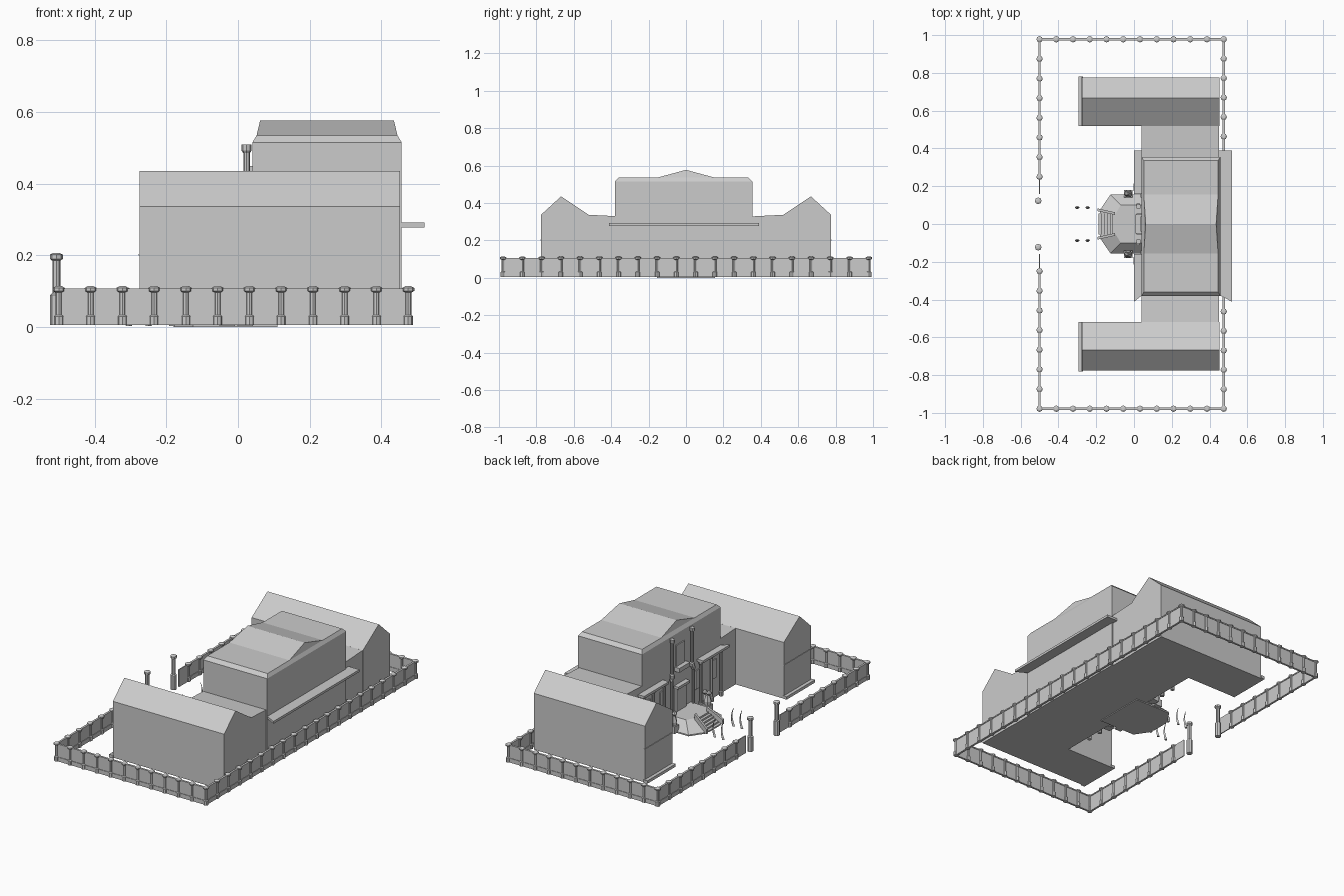
import bpy, math
from mathutils import Vector

if "Cube" in bpy.data.objects:
    bpy.data.objects.remove(bpy.data.objects["Cube"])


def mesh(name, verts, faces):
    me = bpy.data.meshes.new(name)
    me.from_pydata(verts, [], faces)
    me.update()
    ob = bpy.data.objects.new(name, me)
    bpy.context.collection.objects.link(ob)
    return ob


def loft(name, rings):
    """Closed solid through equally sized rings of points."""
    n = len(rings[0])
    verts = [p for r in rings for p in r]
    faces = [tuple(range(n))[::-1], tuple(range(len(verts) - n, len(verts)))]
    for k in range(len(rings) - 1):
        for i in range(n):
            j = (i + 1) % n
            faces.append((k * n + i, k * n + j, (k + 1) * n + j, (k + 1) * n + i))
    return mesh(name, verts, faces)


def plan(name, pts, z0, z1):
    return loft(name, [[(x, y, z) for x, y in pts] for z in (z0, z1)])


def box(name, x0, x1, y0, y1, z0, z1):
    return plan(name, [(x0, y0), (x1, y0), (x1, y1), (x0, y1)], z0, z1)


def lathe(name, x, y, profile, n=8):
    ang = [2 * math.pi * i / n for i in range(n)]
    return loft(name, [[(x + r * math.cos(a), y + r * math.sin(a), z) for a in ang]
                       for r, z in profile])


def fence_post(x, y):
    lathe("fence_post", x, y, [(.014, .005), (.014, .03), (.009, .034), (.009, .096),
                               (.017, .101), (.017, .109), (.008, .114)])


def fence_run(a, b, bays):
    """Thin wall with plinth, coping and evenly spaced posts."""
    a, b = Vector(a), Vector(b)
    for t, z0, z1 in ((.006, .005, .03), (.003, .03, .1), (.006, .1, .107)):
        box("fence_panel", min(a.x, b.x) - t, max(a.x, b.x) + t,
            min(a.y, b.y) - t, max(a.y, b.y) + t, z0, z1)
    for i in range(bays + 1):
        p = a.lerp(b, i / bays)
        fence_post(p.x, p.y)


# perimeter fence
L, R, Y = -.5, .475, .978
fence_run((R, -Y), (R, Y), 19)
for s in (-1, 1):
    fence_run((L, s * Y), (R, s * Y), 11)
    fence_run((L, s * Y), (L, s * .25), 7)
    box("fence_end", L - .003, L + .003, min(s * .16, s * .25), max(s * .16, s * .25), .005, .107)
    # tall gate post
    lathe("gate_post", -.507, s * .123, [(.017, .005), (.017, .09), (.011, .095), (.011, .185),
                                         (.018, .19), (.018, .202), (.008, .207)])

# side wings with gabled roofs, and lower links to the main block
for s in (-1, 1):
    prof = [(.52, .005), (.775, .005), (.775, .337), (.668, .435), (.52, .337)]
    loft("wing", [[(x, s * y, z) for y, z in prof] for x in (-.275, .452)])
    y0, y1 = sorted((s * .518, s * .782))
    box("wing_plinth", -.295, -.27, y0, y1, .005, .022)
    box("wing_string_course", -.278, -.27, y0 + .004, y1 - .004, .2, .204)
    link = [(.35, .005), (.525, .005), (.525, .337), (.35, .328)]
    loft("link_block", [[(x, s * y, z) for y, z in link] for x in (.04, .45)])

# main block
XA, XB = .04, .457
box("main_block", XA, XB, -.38, .355, .005, .515)

# main roof: chamfered slab with a low central gable
pts = [(-.38, .515, 0), (-.36, .535, .012), (-.155, .535, .012), (0, .577, .022),
       (.155, .535, .012), (.335, .535, .012), (.355, .515, 0)]
n = len(pts)
verts = [(XA + d, y, z) for y, z, d in pts] + [(XB - d, y, z) for y, z, d in pts]
faces = [(i, i + 1, n + i + 1, n + i) for i in range(n - 1)]
for o in (0, n):
    faces += [(o, o + 1, o + 2, o + 4, o + 5, o + 6), (o + 2, o + 3, o + 4)]
mesh("main_roof", verts, faces)

# projecting canopies
plan("rear_canopy", [(.45, -.375), (.52, -.412), (.52, .39), (.45, .39)], .278, .292)
plan("entry_canopy", [(.045, -.375), (.045, -.16), (0, -.16), (0, -.412)], .278, .292)
plan("entry_canopy", [(.045, .39), (0, .39), (0, .16), (.045, .16)], .278, .292)

# facade columns on two storeys
for s in (-1, 1):
    for y in (.1, .17, .27, .36):
        lathe("lower_column", .022, s * y, [(.012, .005), (.012, .03), (.008, .035), (.008, .26),
                                            (.012, .268), (.012, .28)])
    lathe("upper_column", .024, s * .093, [(.014, .28), (.014, .3), (.009, .305), (.009, .485),
                                           (.014, .492), (.014, .51)])
    for y in (.165, .31):
        a, b = sorted((s * (y - .025), s * (y + .025)))
        box("window_frame", .034, .042, a, b, .12, .23)
box("upper_door", .034, .042, -.04, .04, .3, .45)
box("balcony", .008, .045, -.05, .05, .3, .325)
box("door_frame", .028, .042, -.045, .045, .06, .2)
box("door_hood", .012, .045, -.055, .055, .2, .215)

# faceted porch platform
low = [(.11, -.155), (.11, .155), (-.125, .155), (-.18, .075), (-.18, -.075), (-.125, -.155)]
top = [(.06, -.1), (.06, .1), (-.07, .1), (-.1, .05), (-.1, -.05), (-.07, -.1)]
loft("porch_base", [[(x, y, 0) for x, y in low], [(x, y, .008) for x, y in low],
                    [(x, y, .062) for x, y in top]])

# steps with sloping side walls
for i in range(6):
    box("step", -.188 + i * .015, -.09, -.055, .055, .003, .011 + i * .0105)
for s in (-1, 1):
    rail = [(-.192, .003), (-.192, .03), (-.1, .09), (-.1, .003)]
    loft("step_side_wall", [[(x, s * (y if x < -.15 else y - .02), z) for x, z in rail]
                            for y in (.068, .082)])

# small seated statues flanking the porch
for s in (-1, 1):
    for x, y, h in ((-.03, .16, .1), (.02, .195, .08)):
        box("statue_plinth", x - .022, x + .022, s * y - .02, s * y + .02, .003, h * .45)
        lathe("statue_body", x, s * y, [(.02, h * .45), (.022, h * .65), (.012, h)], 6)
        lathe("statue_head", x - .008, s * y, [(.006, h), (.015, h + .012), (.006, h + .028)], 6)

# curved tapering blades in the forecourt
for s in (-1, 1):
    for x in (-.305, -.25):
        rings = []
        for t in (0, .25, .5, .75, 1):
            cx, r = x + .012 * math.sin(t * math.pi), .008 * (1 - t) + .001
            rings.append([(cx + r * math.cos(a), s * .087 + r * math.sin(a), .003 + .107 * t)
                          for a in (0, 1.57, 3.14, 4.71)])
        loft("courtyard_blade", rings)

# make every face point outwards
import bmesh
for ob in bpy.data.objects:
    bm = bmesh.new()
    bm.from_mesh(ob.data)
    bmesh.ops.recalc_face_normals(bm, faces=bm.faces)
    bm.to_mesh(ob.data)
    bm.free()
